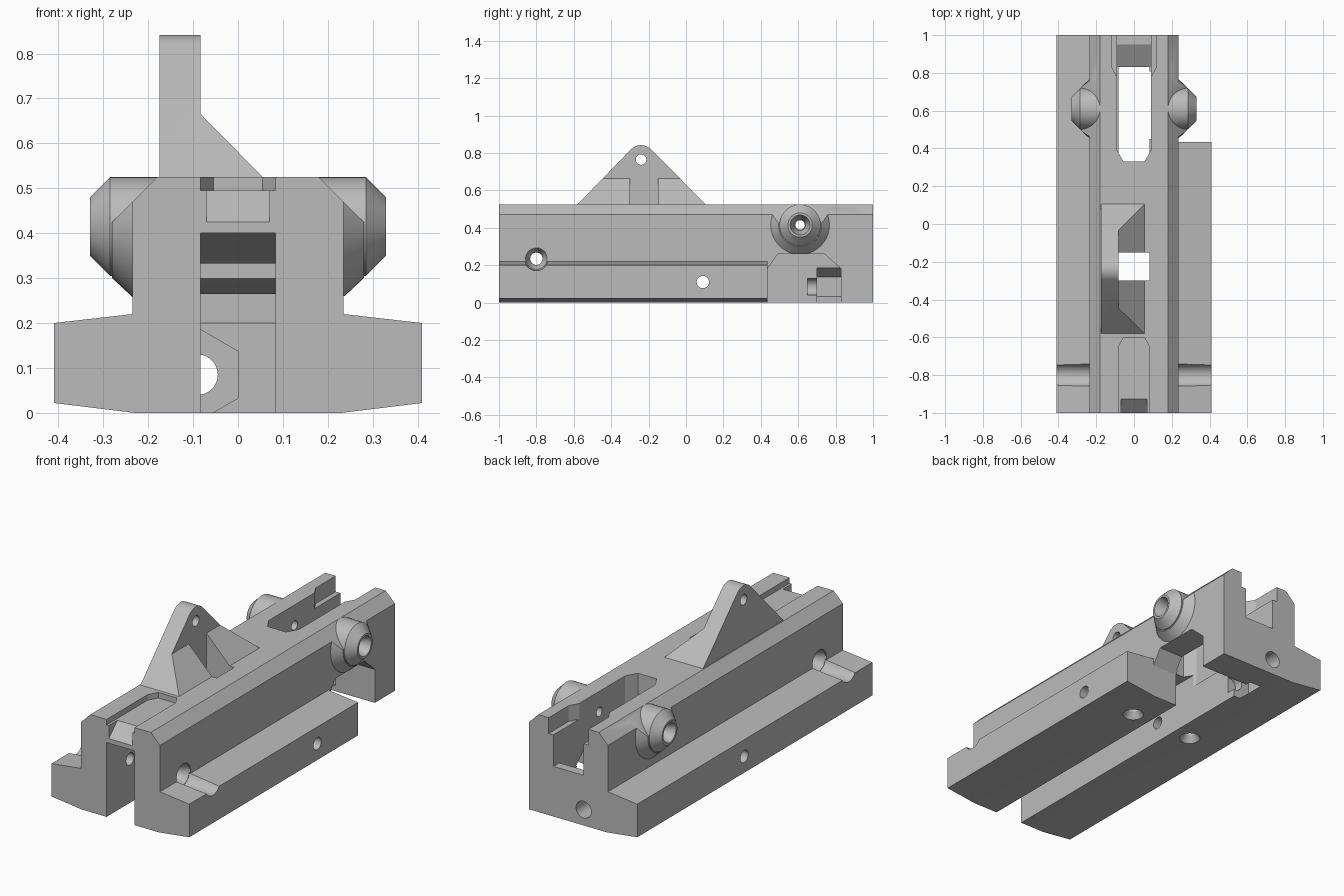
import bpy, bmesh, math
from mathutils import Matrix, Vector

old = bpy.data.objects.get("Cube")
if old:
    bpy.data.objects.remove(old, do_unlink=True)

grey = bpy.data.materials.new("plain grey")
grey.use_nodes = True
colour = (0.5, 0.5, 0.5, 1)
grey.diffuse_color = colour
grey.node_tree.nodes["Principled BSDF"].inputs["Base Color"].default_value = colour


def finish(bm, name):
    bmesh.ops.recalc_face_normals(bm, faces=bm.faces)
    mesh = bpy.data.meshes.new(name)
    bm.to_mesh(mesh)
    bm.free()
    mesh.materials.append(grey)
    obj = bpy.data.objects.new(name, mesh)
    bpy.context.collection.objects.link(obj)
    return obj


def prism(name, axis, points, lo, hi):
    """Extrude a flat outline along one axis."""
    place = {"x": lambda p, d: (d, p[0], p[1]),
             "y": lambda p, d: (p[0], d, p[1]),
             "z": lambda p, d: (p[0], p[1], d)}[axis]
    bm = bmesh.new()
    a = [bm.verts.new(place(p, lo)) for p in points]
    b = [bm.verts.new(place(p, hi)) for p in points]
    bm.faces.new(a)
    bm.faces.new(b[::-1])
    n = len(points)
    for i in range(n):
        bm.faces.new((a[i], b[i], b[(i + 1) % n], a[(i + 1) % n]))
    return finish(bm, name)


def box(name, x, y, z):
    return prism(name, "z", [(x[0], y[0]), (x[1], y[0]), (x[1], y[1]), (x[0], y[1])], *z)


def cone(name, axis, centre, lo, hi, r1, r2=None, sides=40):
    """Round bar or taper from lo to hi; centre gives the other two coordinates."""
    direction = Vector([axis == c for c in "xyz"])
    mid = list(centre)
    mid.insert("xyz".index(axis), (lo + hi) / 2)
    if hi < lo:
        direction = -direction
    rot = Vector((0, 0, 1)).rotation_difference(direction).to_matrix().to_4x4()
    bm = bmesh.new()
    bmesh.ops.create_cone(bm, cap_ends=True, segments=sides, radius1=r1,
                          radius2=r1 if r2 is None else r2, depth=abs(hi - lo),
                          matrix=Matrix.Translation(mid) @ rot)
    return finish(bm, name)


def combine(target, other, operation="DIFFERENCE"):
    mod = target.modifiers.new("combine", "BOOLEAN")
    mod.operation, mod.solver, mod.object = operation, "EXACT", other
    bpy.context.view_layer.objects.active = target
    bpy.ops.object.modifier_apply(modifier=mod.name)
    bpy.data.objects.remove(other, do_unlink=True)


# Main rail body with side flanges
half = [(.23, 0), (.41, .022), (.41, .2), (.235, .22), (.235, .47), (.18, .525)]
body = prism("rail_body", "y", half + [(-x, z) for x, z in half[::-1]], -1, 1)

# Upright lug with a sloping gusset
arc = [(-.24 + .077 * math.cos(math.radians(t)), .765 + .077 * math.sin(math.radians(t)))
       for t in range(45, 136, 10)]
lug = prism("lug", "x", [(-.58, .5), (.105, .5), (.105, .525)] + arc + [(-.58, .525)], -.175, .06)
combine(lug, prism("lug_cut", "y", [(-.083, .95), (-.083, .665), (.055, .525),
                                     (.2, .38), (.2, .95)], -1, 1))
combine(body, lug, "UNION")
combine(body, cone("lug_hole", "x", (-.24, .765), -.3, .1, .028))

# Pivot bosses on both sides
for s in (-1, 1):
    skirt = cone("skirt", "x", (.61, .415), s * .2, s * .28, .19, .115)
    combine(skirt, prism("skirt_cut", "y", [(s * .17, .535), (s * .4, .305), (s * .4, .7),
                                             (s * .17, .7)], .3, .9))
    combine(body, skirt, "UNION")
    combine(body, cone("boss", "x", (.61, .415), s * .16, s * .285, .11), "UNION")
    combine(body, cone("boss_tip", "x", (.61, .415), s * .285, s * .33, .11, .065), "UNION")

# Lower channel, window, and top slots
combine(body, prism("channel", "x", [(-1.1, -.1), (-1.1, .4), (-.6, .4), (0, .265),
                                      (.83, .265), (.83, -.1)], -.083, .083))
combine(body, box("window", (-.083, .083), (-.3, -.15), (.2, .7)))
combine(body, prism("front_slot", "z", [(-.083, -1.1), (.083, -1.1), (.083, -.65),
                                         (.055, -.6), (-.055, -.6), (-.083, -.65)], .495, .6))
combine(body, prism("front_ramp", "x", [(-1.1, .425), (-1, .425), (-.92, .5), (-.92, .6),
                                         (-1.1, .6)], -.07, .07))
combine(body, prism("rear_slot", "z", [(-.055, .33), (.055, .33), (.09, .39), (.09, .83),
                                        (-.09, .83), (-.09, .39)], .2, .6))
combine(body, prism("rear_ramp", "x", [(.82, .2), (.83, .2), (.95, .27), (1.1, .27),
                                        (1.1, .6), (.82, .6)], -.09, .09))
combine(body, prism("rear_flare", "z", [(-.09, .78), (.09, .78), (.118, .83), (.118, 1.1),
                                         (-.118, 1.1), (-.118, .83)], .44, .6))

# Side opening and shortened flange
combine(body, box("flange_cut", (.235, .6), (.435, 1.1), (-.1, .26)))
combine(body, prism("side_opening", "x", [(.435, -.1), (.435, .18), (.49, .26), (.74, .26),
                                           (.83, .18), (.83, -.1)], 0, .6))

# Hexagonal nut pocket and rear bolt hole
hexagon = [(-.09 + .104 * math.sin(math.radians(t)), .085 + .104 * math.cos(math.radians(t)))
           for t in range(0, 360, 60)]
combine(body, prism("nut_pocket", "y", hexagon, .7, .86))
combine(body, cone("rear_hole", "y", (-.09, .085), .65, 1.1, .045))

# Cross holes through the whole rail
for y, z, r in ((-.8, .235, .033), (.09, .11, .033), (.61, .415, .025)):
    combine(body, cone("cross_hole", "x", (y, z), -.6, .6, r))

# Flange troughs, countersinks and underside screw holes
for s in (-1, 1):
    combine(body, cone("trough", "x", (-.8, .235), s * .23, s * .6, .06, .068))
    combine(body, cone("countersink", "x", (-.8, .235), s * .18, s * .235, .033, .06))
    combine(body, cone("boss_sink", "x", (.61, .415), s * .26, s * .335, .03, .055))
    combine(body, cone("under_hole", "z", (s * .19, .22), -.1, .08, .03))
    combine(body, cone("under_sink", "z", (s * .19, .22), -.01, .035, .06, .03))

# Smooth round surfaces, crisp edges
bpy.ops.object.select_all(action="DESELECT")
body.select_set(True)
bpy.context.view_layer.objects.active = body
bpy.ops.object.shade_smooth_by_angle(angle=math.radians(25))
